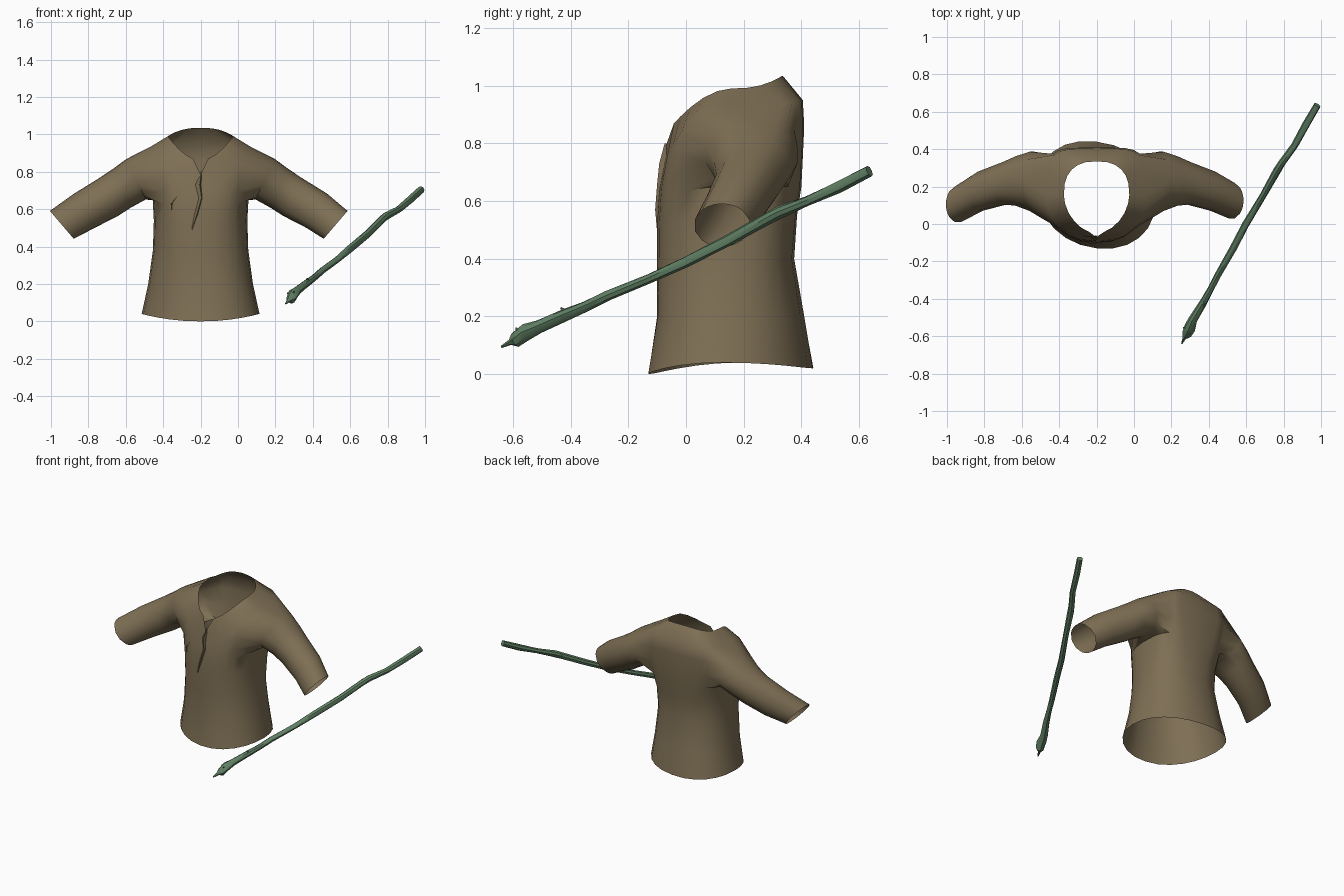
import bpy, bmesh, math, random
from mathutils import Vector

if "Cube" in bpy.data.objects:
    bpy.data.objects.remove(bpy.data.objects["Cube"], do_unlink=True)
random.seed(4)
CX, CY, N = -0.2, 0.155, 24


def material(name, rgb):
    m = bpy.data.materials.new(name)
    m.use_nodes = True
    m.diffuse_color = (*rgb, 1)
    m.node_tree.nodes["Principled BSDF"].inputs["Base Color"].default_value = (*rgb, 1)
    return m


cloth = material("brown cloth", (0.21, 0.16, 0.09))
wood = material("green wood", (0.12, 0.22, 0.13))


def finish(bm, name, mat, angle=40):
    bmesh.ops.recalc_face_normals(bm, faces=bm.faces)
    me = bpy.data.meshes.new(name)
    bm.to_mesh(me)
    bm.free()
    ob = bpy.data.objects.new(name, me)
    bpy.context.collection.objects.link(ob)
    me.materials.append(mat)
    bpy.ops.object.select_all(action="DESELECT")
    ob.select_set(True)
    bpy.context.view_layer.objects.active = ob
    bpy.ops.object.shade_smooth_by_angle(angle=math.radians(angle))


def bridge(bm, a, b, skip=()):
    n = len(a)
    for i in range(n):
        if i not in skip:
            bm.faces.new((a[i], a[(i + 1) % n], b[(i + 1) % n], b[i]))


def spow(v, p):
    return math.copysign(abs(v) ** p, v)


# Torso rings: half width, front y, back y, side z, front z, back z,
# and how round the front and back are (lower is squarer)
RINGS = [
    (0.315, -0.13, 0.44, 0.04, 0.0, 0.02, 0.95, 0.9),
    (0.28, -0.10, 0.41, 0.20, 0.20, 0.20, 0.92, 0.88),
    (0.255, -0.10, 0.375, 0.38, 0.38, 0.40, 0.88, 0.85),
    (0.25, -0.10, 0.385, 0.54, 0.52, 0.55, 0.85, 0.75),
    (0.256, -0.095, 0.40, 0.65, 0.60, 0.65, 0.8, 0.6),
    (0.262, -0.09, 0.405, 0.74, 0.65, 0.75, 0.8, 0.5),
    (0.268, -0.08, 0.41, 0.84, 0.70, 0.86, 0.8, 0.42),
    (0.265, -0.07, 0.405, 0.935, 0.75, 0.95, 0.82, 0.45),
    (0.175, -0.05, 0.335, 0.99, 0.86, 1.035, 1.1, 0.8),
]
ARM_ROWS = (4, 5, 6)
GAPS = [(i + m) % N for i in range(-3, 3) for m in (0, N // 2)]

shirt = bmesh.new()
rows = []
for hw, yf, yb, zs, zf, zb, pf, pb in RINGS:
    row = []
    for i in range(N):
        t = math.tau * i / N
        c, s = math.cos(t), math.sin(t)
        end_y, end_z, p = (yb, zb, pb) if s > 0 else (yf, zf, pf)
        dx = hw * spow(c, p)
        skew = max(0, 0.12 - 0.25 * zs)     # the hem hangs slightly twisted
        row.append(shirt.verts.new((CX + dx, CY + abs(end_y - CY) * spow(s, p) - skew * dx,
                                    zs + (end_z - zs) * s * s)))
    rows.append(row)
rows[-1][3 * N // 4].co = (CX, -0.072, 0.785)     # foot of the neck slit
for r in range(len(rows) - 1):
    bridge(shirt, rows[r], rows[r + 1], GAPS if r in ARM_ROWS else ())

# Sleeves: distance from centre line, y, z, half height, half depth, outward lean
SLEEVE = [(0.345, 0.228, 0.760, 0.120, 0.164, 0.43),
          (0.42, 0.230, 0.712, 0.114, 0.137, 0.43),
          (0.49, 0.218, 0.666, 0.113, 0.117, 0.44),
          (0.62, 0.176, 0.592, 0.107, 0.108, 0.52),
          (0.732, 0.115, 0.516, 0.098, 0.098, 0.65)]
# Angles round a section: six steps along the bottom and top, three up each side
ANGLES, a = [], math.radians(-135)
for steps in (6, 3, 6, 3):
    for k in range(steps):
        ANGLES.append(a)
        a += math.pi / 2 / steps
for side in (1, -1):
    mid = 0 if side > 0 else N // 2
    ids = [(mid + k * side) % N for k in range(-3, 4)]
    # Walk round the armhole: along the bottom, up, back along the top, down
    prev = [rows[4][i] for i in ids]
    prev += [rows[r][ids[-1]] for r in (5, 6)]
    prev += [rows[7][i] for i in reversed(ids)]
    prev += [rows[r][ids[0]] for r in (6, 5)]
    for d, y, z, hh, hd, lean in SLEEVE:
        up = Vector((side * lean, 0, math.sqrt(1 - lean * lean)))
        # The left cuff sits a little further in and back
        at_cuff = d > 0.7
        centre = Vector((CX + side * d - 0.01 * at_cuff, y + 0.01 * side * at_cuff, z))
        ring = [shirt.verts.new(centre + Vector((0, hd * math.cos(t), 0)) + up * hh * math.sin(t))
                for t in ANGLES]
        bridge(shirt, prev, ring)
        prev = ring
finish(shirt, "shirt", cloth, 50)


# Loose folds: narrow ridges of cloth that stand off the shirt
def fold(name, points, width, height):
    bm = bmesh.new()
    strips = []
    last = len(points) - 1
    for k, p in enumerate(points):
        p = Vector(p)
        out = Vector((p.x - CX, p.y - CY, 0)).normalized()
        side = Vector((-out.y, out.x, 0))
        taper = 0.2 if k in (0, last) else 1.0
        strips.append([bm.verts.new(q) for q in (
            p - side * width * taper - out * 0.012,
            p + out * height * taper,
            p + side * width * 0.3 * taper - out * 0.012)])
    for a, b in zip(strips, strips[1:]):
        for j in range(2):
            bm.faces.new((a[j], a[j + 1], b[j + 1], b[j]))
    finish(bm, name, cloth, 30)


fold("front_placket", [(-0.195, -0.072, 0.80), (-0.205, -0.083, 0.73), (-0.195, -0.09, 0.66),
                       (-0.22, -0.097, 0.57), (-0.245, -0.098, 0.49)], 0.025, 0.01)
fold("chest_fold", [(-0.325, -0.07, 0.67), (-0.35, -0.06, 0.63), (-0.35, -0.06, 0.56)], 0.025, 0.01)

# Crooked stick: x, y, z, radius, from the pointed tip to the blunt end
STICK = [(0.255, -0.64, 0.095, 0.004), (0.268, -0.61, 0.11, 0.010), (0.28, -0.59, 0.12, 0.026),
         (0.297, -0.555, 0.145, 0.030), (0.315, -0.51, 0.165, 0.022), (0.37, -0.42, 0.205, 0.021),
         (0.41, -0.35, 0.235, 0.018), (0.45, -0.27, 0.272, 0.018), (0.53, -0.13, 0.33, 0.018),
         (0.60, 0.0, 0.39, 0.019), (0.69, 0.15, 0.465, 0.019), (0.765, 0.285, 0.54, 0.022),
         (0.79, 0.325, 0.562, 0.021), (0.86, 0.42, 0.60, 0.019), (0.92, 0.53, 0.65, 0.020),
         (0.98, 0.635, 0.705, 0.020)]
stick = bmesh.new()
prev = None
axis = Vector((0.72, 1.28, 0.61)).normalized()
u = axis.cross(Vector((0, 0, 1))).normalized()
v = u.cross(axis)
for x, y, z, r in STICK:
    ring = []
    for k in range(8):
        a = math.tau * k / 8
        rr = r * random.uniform(0.88, 1.12)
        ring.append(stick.verts.new(Vector((x, y, z)) + (u * math.cos(a) + v * math.sin(a)) * rr))
    if prev:
        bridge(stick, prev, ring)
    else:
        stick.faces.new(ring)
    prev = ring
stick.faces.new(prev)
finish(stick, "stick", wood, 35)

# Small broken twigs and buds along the stick
for name, base, tip in (("twig_lower", (0.375, -0.41, 0.21), (0.37, -0.435, 0.23)),
                        ("twig_upper", (0.775, 0.30, 0.545), (0.752, 0.30, 0.555)),
                        ("bud_upper", (0.29, -0.57, 0.135), (0.30, -0.59, 0.16)),
                        ("bud_lower", (0.30, -0.55, 0.145), (0.262, -0.555, 0.15))):
    base, tip = Vector(base), Vector(tip)
    bm = bmesh.new()
    d = tip - base
    bmesh.ops.create_cone(bm, cap_ends=True, segments=5, radius1=0.013, radius2=0.003, depth=d.length)
    bmesh.ops.rotate(bm, verts=bm.verts, matrix=d.to_track_quat("Z", "Y").to_matrix())
    bmesh.ops.translate(bm, verts=bm.verts, vec=(base + tip) / 2)
    finish(bm, name, wood, 35)
